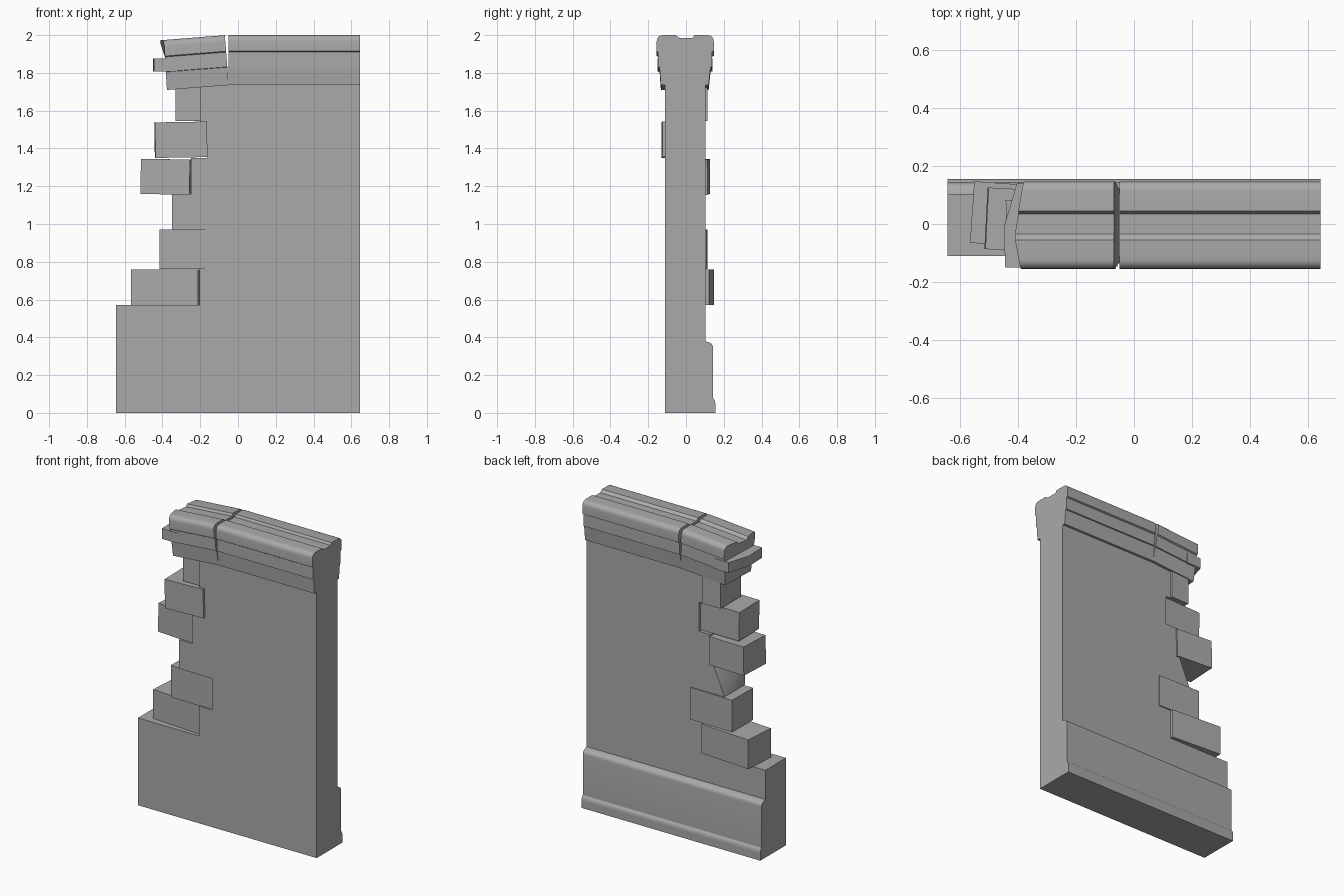
import bpy, bmesh, math
from mathutils import Matrix, Vector

cube = bpy.data.objects.get("Cube")
if cube:
    bpy.data.objects.remove(cube, do_unlink=True)

stone = bpy.data.materials.new("grey stone")
stone.use_nodes = True
GREY = (0.4, 0.4, 0.4, 1)
stone.diffuse_color = GREY
stone.node_tree.nodes["Principled BSDF"].inputs["Base Color"].default_value = GREY


def finish(name, bm):
    bmesh.ops.recalc_face_normals(bm, faces=bm.faces)
    mesh = bpy.data.meshes.new(name)
    bm.to_mesh(mesh)
    bm.free()
    mesh.materials.append(stone)
    ob = bpy.data.objects.new(name, mesh)
    bpy.context.collection.objects.link(ob)
    bpy.ops.object.select_all(action='DESELECT')
    ob.select_set(True)
    bpy.context.view_layer.objects.active = ob
    bpy.ops.object.shade_smooth_by_angle(angle=math.radians(30))
    return ob


def prism(points, place, start, end):
    """Extrude a 2D outline; place(u, v, w) gives the 3D position."""
    bm = bmesh.new()
    rings = [[bm.verts.new(place(u, v, w)) for u, v in points] for w in (start, end)]
    n = len(points)
    for i in range(n):
        j = (i + 1) % n
        bm.faces.new((rings[0][i], rings[0][j], rings[1][j], rings[1][i]))
    bm.faces.new(rings[0])
    bm.faces.new(rings[1])
    return bm


def arc(cy, cz, ry, rz, a, b, steps=5):
    angles = [math.radians(a + (b - a) * i / steps) for i in range(steps + 1)]
    return [(cy + ry * math.cos(t), cz + rz * math.sin(t)) for t in angles]


# Wall slab with a stepped, broken left edge
outline = [(-.645, 0), (.645, 0), (.645, 1.76), (-.2, 1.76), (-.2, 1.54),
           (-.165, 1.54), (-.165, 1.35), (-.25, 1.35), (-.25, 1.16),
           (-.35, 1.16), (-.35, .97), (-.11, .97), (-.11, .765),
           (-.205, .765), (-.205, .57), (-.645, .57)]
bm = prism(outline, lambda u, v, w: (u, w, v), -.11, .103)
# Chipped back corner between the loose stones
for v in bm.verts:
    if v.co.y > 0 and (v.co - Vector((-.35, .103, 1.16))).length < .01:
        v.co.x = -.27
bmesh.ops.triangulate(bm, faces=[f for f in bm.faces if abs(f.normal.y) < .9 and len(f.verts) == 4])
finish("wall", bm)

# Moulded plinth along the back
plinth = [(.09, 0), (.155, 0), (.155, .05)] + arc(.143, .05, .012, .025, 0, 70, 3)
plinth += [(.143, .08)] + arc(.113, .345, .03, .03, 0, 80) + [(.103, .38), (.09, .38)]
finish("plinth", prism(plinth, lambda u, v, w: (w, u, v), -.645, .645))


# Loose stones: x range, z range, centre y, turn and lean in degrees
def stone_block(name, x0, x1, z0, z1, y, turn, lean):
    bm = bmesh.new()
    bmesh.ops.create_cube(bm, size=1)
    size = Matrix.Diagonal((x1 - x0, .213, z1 - z0, 1))
    spin = Matrix.Rotation(math.radians(turn), 4, 'Z') @ Matrix.Rotation(math.radians(lean), 4, 'Y')
    bm.transform(Matrix.Translation(((x0 + x1) / 2, y, (z0 + z1) / 2)) @ spin @ size)
    finish(name, bm)


stone_block("first_stone", -.56, -.205, .57, .76, .029, -4, 0)
stone_block("second_stone", -.415, -.11, .762, .97, .006, -1, 0)
stone_block("third_stone", -.51, -.25, 1.157, 1.343, .013, -3, 1)
stone_block("fourth_stone", -.44, -.165, 1.352, 1.54, -.021, 1, -1)
stone_block("top_stone", -.33, -.2, 1.545, 1.735, .008, 0, 0)

# Cornice: two bands, a rounded top and a shallow channel
cornice = [(-.133, 1.735), (.12, 1.735), (.13, 1.83), (.137, 1.832), (.137, 1.91)]
cornice += [(.147, 1.915)] + arc(.115, 1.968, .032, .032, 0, 90)
cornice += [(.045, 2), (.035, 1.985), (-.035, 1.985), (-.055, 2)]
cornice += arc(-.123, 1.968, .032, .032, 90, 180)
cornice += [(-.155, 1.915), (-.147, 1.91), (-.147, 1.832), (-.14, 1.83)]


def along(u, v, w):
    return (w, u, v)


finish("cornice", prism(cornice, along, -.05, .645))

# Broken cornice end, ragged at its left and sagging
bm = prism(cornice, along, -.395, -.062)
for v in bm.verts:
    if v.co.x < -.3:
        v.co.x += .03 * max(0, v.co.y + .04) / .18 + .02 * max(0, -v.co.y - .04) / .11 - .012
pivot = Vector((-.06, 0, 1.9))
bmesh.ops.rotate(bm, verts=bm.verts, cent=pivot, matrix=Matrix.Rotation(math.radians(-4.5), 3, 'Y'))
finish("broken_cornice", bm)

# Jagged remnant of the middle band
shard = [(-.445, -.15), (-.45, -.01), (-.405, .14), (-.3, .14), (-.33, -.15)]
finish("cornice_shard", prism(shard, lambda u, v, w: (u, v, w), 1.808, 1.875))
